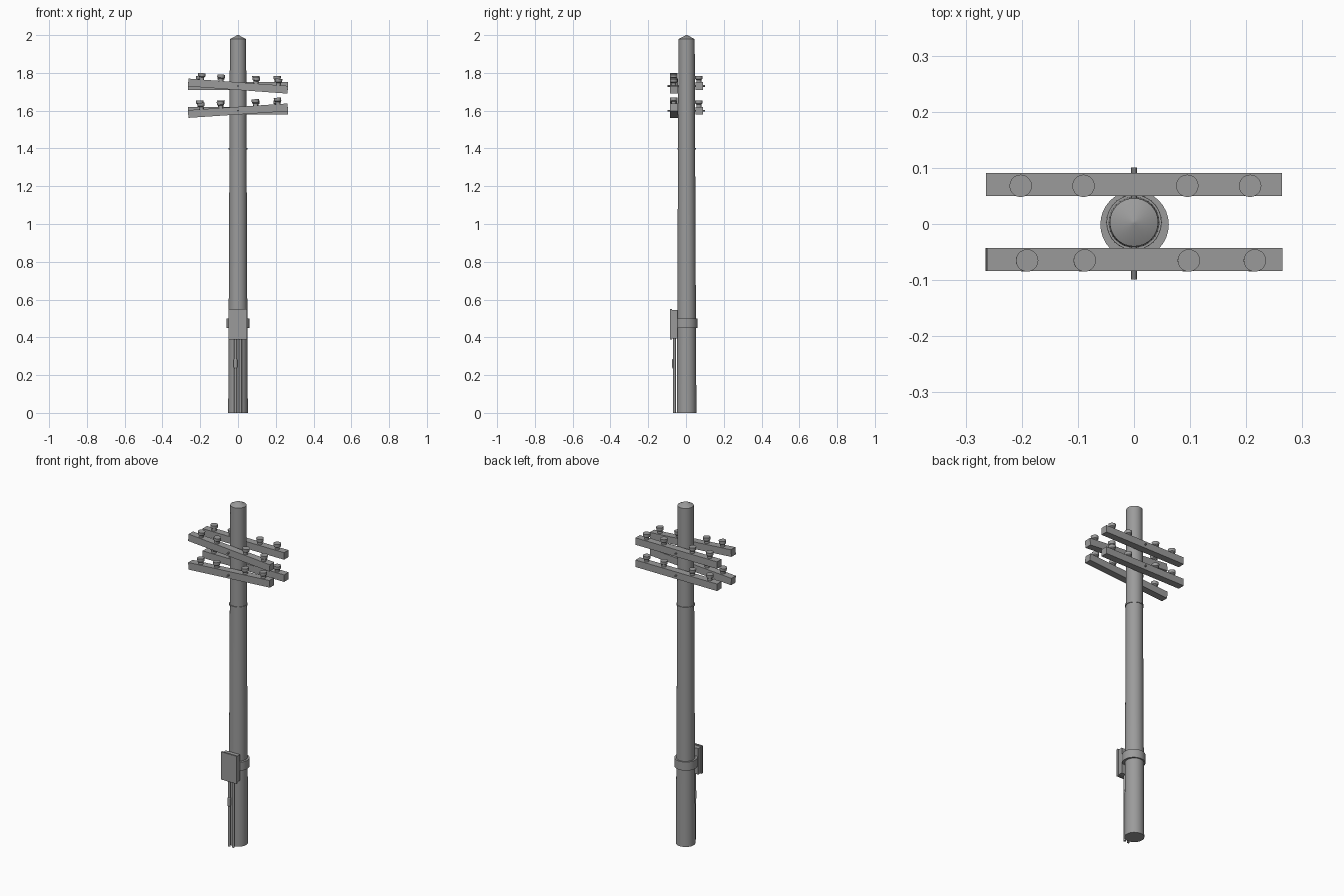
import bpy, math
from mathutils import Matrix

if "Cube" in bpy.data.objects:
    bpy.data.objects.remove(bpy.data.objects["Cube"])

PY = 0.003  # pole axis offset in y

# Dark weathered grey shared by every part
GREY = bpy.data.materials.new("dark_grey")
GREY.diffuse_color = (0.33, 0.33, 0.33, 1)
GREY.use_nodes = True
GREY.node_tree.nodes["Principled BSDF"].inputs["Base Color"].default_value = GREY.diffuse_color


def finish(name, verts, faces, smooth=True, matrix=None):
    me = bpy.data.meshes.new(name)
    me.from_pydata(verts, [], faces)
    me.materials.append(GREY)
    ob = bpy.data.objects.new(name, me)
    bpy.context.collection.objects.link(ob)
    if matrix:
        ob.matrix_world = matrix
    if smooth:
        bpy.ops.object.select_all(action='DESELECT')
        ob.select_set(True)
        bpy.context.view_layer.objects.active = ob
        bpy.ops.object.shade_smooth_by_angle(angle=math.radians(28))
    return ob


def lathe(name, profile, n=24, matrix=None):
    """Closed solid turned from (radius, z) points, bottom to top."""
    verts = [(r * math.cos(2 * math.pi * i / n), r * math.sin(2 * math.pi * i / n), z)
             for r, z in profile for i in range(n)]
    faces = [(k * n + i, k * n + (i + 1) % n, (k + 1) * n + (i + 1) % n, (k + 1) * n + i)
             for k in range(len(profile) - 1) for i in range(n)]
    last = (len(profile) - 1) * n
    faces += [tuple(reversed(range(n))), tuple(range(last, last + n))]
    return finish(name, verts, faces, True, matrix)


def box(name, size, matrix):
    x, y, z = (s / 2 for s in size)
    v = [(-x, -y, -z), (x, -y, -z), (x, y, -z), (-x, y, -z),
         (-x, -y, z), (x, -y, z), (x, y, z), (-x, y, z)]
    f = [(3, 2, 1, 0), (4, 5, 6, 7), (0, 1, 5, 4), (1, 2, 6, 5), (2, 3, 7, 6), (3, 0, 4, 7)]
    return finish(name, v, f, False, matrix)


def at(x, y, z):
    return Matrix.Translation((x, y, z))


# Tapered pole with shallow conical top
lathe("pole", [(0.052, 0), (0.047, 1.0), (0.043, 1.979), (0.003, 2.0)], 32, at(0, PY, 0))

# Metal bands
lathe("lower_band", [(0.061, 0.45), (0.061, 0.50)], 32, at(0.001, -0.001, 0))
lathe("upper_ring", [(0.049, 1.395), (0.049, 1.402)], 32, at(0, PY, 0))

# Crossarms, insulators and through bolts
INSULATOR = [(0.013, -0.003), (0.013, 0.012), (0.019, 0.017), (0.020, 0.034)]
arms = [("upper_front_arm", -0.063, 1.73, 4.2, (-0.195, -0.092, 0.094, 0.212)),
        ("upper_back_arm", 0.070, 1.73, 0, (-0.202, -0.09, 0.095, 0.207)),
        ("lower_front_arm", -0.063, 1.60, -3.8, (-0.193, -0.09, 0.095, 0.213)),
        ("lower_back_arm", 0.070, 1.60, 0, (-0.202, -0.09, 0.095, 0.207))]
for name, y, z, tilt, xs in arms:
    m = at(0, y, z) @ Matrix.Rotation(math.radians(tilt), 4, 'Y')
    box(name, (0.528, 0.041, 0.041), m)
    for i, x in enumerate(xs):
        lathe(f"{name}_insulator_{i + 1}", INSULATOR, 20, m @ at(x, -0.002, 0.0205))
for label, z in (("upper", 1.73), ("lower", 1.60)):
    lathe(f"{label}_bolt", [(0.005, -0.099), (0.005, 0.101)], 10,
          at(0, 0, z) @ Matrix.Rotation(math.radians(-90), 4, 'X'))

# Junction box with lid
box("junction_box", (0.092, 0.030, 0.152), at(-0.001, -0.061, 0.47))
box("junction_box_lid", (0.099, 0.010, 0.162), at(-0.001, -0.079, 0.47))

# Two conduits running from the box to the ground, one with a coupling
for label, x in (("left", -0.013), ("right", 0.013)):
    lathe(f"{label}_conduit", [(0.007, 0), (0.007, 0.40)], 12, at(x, -0.061, 0))
lathe("conduit_coupling", [(0.007, 0.236), (0.010, 0.241), (0.010, 0.281), (0.007, 0.286)],
      12, at(-0.013, -0.063, 0))
